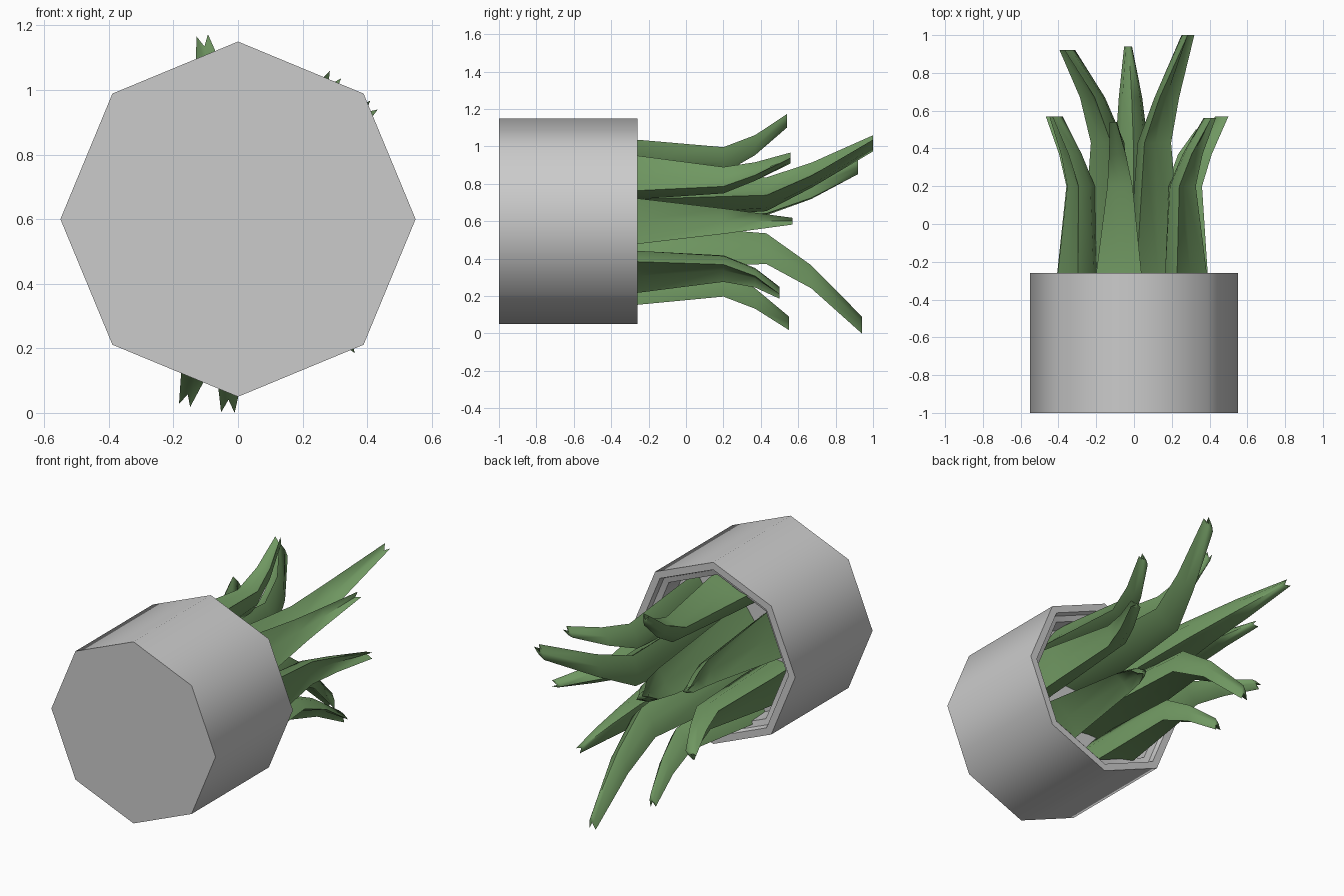
import bpy, bmesh
from math import cos, sin, radians, pi

if "Cube" in bpy.data.objects:
    bpy.data.objects.remove(bpy.data.objects["Cube"])

CZ = 0.6  # height of the pot's axis, which runs along y


def finish(name, bm, mat=None, angle=40):
    bmesh.ops.recalc_face_normals(bm, faces=bm.faces[:])
    me = bpy.data.meshes.new(name)
    bm.to_mesh(me)
    bm.free()
    ob = bpy.data.objects.new(name, me)
    bpy.context.collection.objects.link(ob)
    if mat:
        me.materials.append(mat)
    bpy.ops.object.select_all(action='DESELECT')
    ob.select_set(True)
    bpy.context.view_layer.objects.active = ob
    bpy.ops.object.shade_smooth_by_angle(angle=radians(angle))
    return ob


def skin(name, rings, mat=None, angle=40):
    """Bridge a list of equal-length point rings and cap both ends."""
    bm = bmesh.new()
    rows = [[bm.verts.new(p) for p in ring] for ring in rings]
    n = len(rows[0])
    for a, b in zip(rows, rows[1:]):
        for i in range(n):
            j = (i + 1) % n
            bm.faces.new((a[i], a[j], b[j], b[i]))
    bm.faces.new(rows[0])
    bm.faces.new(rows[-1])
    return finish(name, bm, mat, angle)


# Eight-sided pot with a stepped rim and recessed fill
profile = [(0.55, -1.0), (0.55, -0.26), (0.505, -0.26), (0.495, -0.29),
           (0.46, -0.30), (0.45, -0.42)]
skin("pot", [[(r * cos(k * pi / 4), y, CZ + r * sin(k * pi / 4))
              for k in range(8)] for r, y in profile], angle=50)

# Leaves: grooved on the outside, keeled on the inside
green = bpy.data.materials.new("leaf_green")
green.diffuse_color = (0.16, 0.31, 0.12, 1)
green.use_nodes = True
green.node_tree.nodes["Principled BSDF"].inputs["Base Color"].default_value = green.diffuse_color


def leaf(name, deg, stations):
    c, s = cos(radians(deg)), sin(radians(deg))
    rings = []
    for y, r, thick, w, groove in stations:
        section = [(r, -w), (r - groove, 0), (r, w),
                   (r - thick * 0.6, w * 0.75), (r - thick, 0),
                   (r - thick * 0.6, -w * 0.75)]
        rings.append([(a * c - t * s, y, CZ + a * s + t * c)
                      for a, t in section])
    skin(name, rings, green, angle=75)


# Outer ring: angle, base radius, tip radius, tip y
outer = [(0, 0.39, 0.50, 0.57), (40, 0.40, 0.55, 0.56),
         (101, 0.42, 0.58, 0.54), (154, 0.39, 0.49, 0.57),
         (203, 0.39, 0.50, 0.57), (254, 0.43, 0.60, 0.55),
         (313, 0.41, 0.55, 0.50)]
for i, (deg, rb, rt, yt) in enumerate(outer):
    rm = rb - 0.03
    leaf(f"outer_leaf_{i + 1}", deg, [
        (-0.50, rb + 0.01, 0.19, 0.150, 0.01),
        (-0.26, rb, 0.18, 0.122, 0.01),
        (0.20, rm, 0.13, 0.068, 0.02),
        (0.37, rm + (rt - rm) * 0.37, 0.10, 0.045, 0.025),
        (yt, rt, 0.07, 0.018, 0.035)])

# Inner ring: three longer leaves
inner = [(56, 0.54, 1.0), (141, 0.49, 0.92), (267, 0.60, 0.94)]
for i, (deg, rt, yt) in enumerate(inner):
    leaf(f"inner_leaf_{i + 1}", deg, [
        (-0.50, 0.25, 0.24, 0.160, 0.01),
        (-0.26, 0.24, 0.23, 0.145, 0.01),
        (0.43, 0.225, 0.16, 0.085, 0.02),
        (0.67, 0.225 + (rt - 0.225) * 0.35, 0.12, 0.062, 0.03),
        (yt, rt, 0.09, 0.021, 0.04)])
